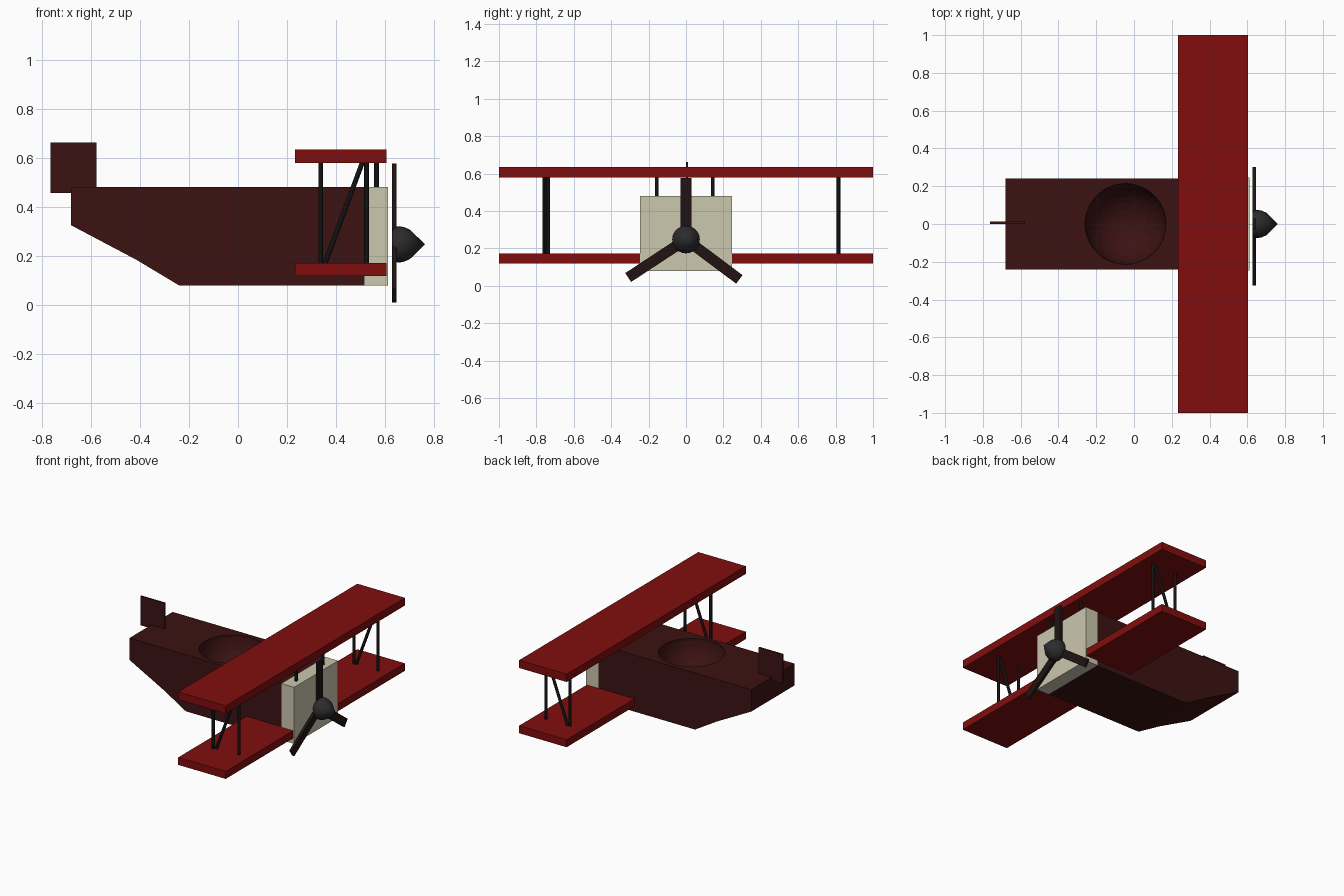
import bpy, bmesh, math
from mathutils import Vector

if "Cube" in bpy.data.objects:
    bpy.data.objects.remove(bpy.data.objects["Cube"])


def material(name, rgb):
    m = bpy.data.materials.new(name)
    m.diffuse_color = (*rgb, 1)
    m.use_nodes = True
    m.node_tree.nodes["Principled BSDF"].inputs["Base Color"].default_value = m.diffuse_color
    return m


RED = material("wing_red", (0.22, 0.004, 0.004))
DARK = material("body_dark_red", (0.045, 0.006, 0.006))
CREAM = material("cream", (0.6, 0.57, 0.43))
BLACK = material("black", (0.006, 0.006, 0.006))
BROWN = material("propeller_brown", (0.015, 0.007, 0.006))
GREY = material("spinner_grey", (0.025, 0.025, 0.027))


def add(name, bm, mat):
    bmesh.ops.recalc_face_normals(bm, faces=bm.faces)
    me = bpy.data.meshes.new(name)
    bm.to_mesh(me)
    bm.free()
    me.materials.append(mat)
    ob = bpy.data.objects.new(name, me)
    bpy.context.collection.objects.link(ob)
    return ob


def smooth(ob, degrees=35):
    bpy.ops.object.select_all(action='DESELECT')
    ob.select_set(True)
    bpy.context.view_layer.objects.active = ob
    bpy.ops.object.shade_smooth_by_angle(angle=math.radians(degrees))


def box(name, lo, hi, mat):
    lo, hi = Vector(lo), Vector(hi)
    bm = bmesh.new()
    bmesh.ops.create_cube(bm, size=1)
    bmesh.ops.scale(bm, vec=hi - lo, verts=bm.verts)
    bmesh.ops.translate(bm, vec=(lo + hi) / 2, verts=bm.verts)
    return add(name, bm, mat)


def rod(name, a, b, mat, radius=0.01):
    a, b = Vector(a), Vector(b)
    bm = bmesh.new()
    bmesh.ops.create_cone(bm, cap_ends=True, segments=12, radius1=radius,
                          radius2=radius, depth=(b - a).length)
    ob = add(name, bm, mat)
    ob.location = (a + b) / 2
    ob.rotation_mode = 'QUATERNION'
    ob.rotation_quaternion = (b - a).to_track_quat('Z', 'Y')
    smooth(ob)
    return ob


# Fuselage: side profile extruded across the width
profile = [(-0.68, 0.48), (-0.68, 0.325), (-0.41, 0.182), (-0.24, 0.08),
           (0.515, 0.08), (0.515, 0.48)]
bm = bmesh.new()
face = bm.faces.new([bm.verts.new((x, -0.24, z)) for x, z in profile])
ext = bmesh.ops.extrude_face_region(bm, geom=[face])
bmesh.ops.translate(bm, vec=(0, 0.482, 0),
                    verts=[v for v in ext["geom"] if isinstance(v, bmesh.types.BMVert)])
body = add("fuselage", bm, DARK)

# Round cockpit bowl cut into the top
bm = bmesh.new()
bmesh.ops.create_uvsphere(bm, u_segments=32, v_segments=17, radius=0.215)
cutter = add("cockpit_cutter", bm, DARK)
cutter.location = (-0.045, 0, 0.48)
cutter.hide_render = True
cutter.hide_set(True)
cut = body.modifiers.new("cockpit", 'BOOLEAN')
cut.operation = 'DIFFERENCE'
cut.object = cutter

# Engine cowl, tail fin and wings
box("engine_cowl", (0.513, -0.247, 0.08), (0.612, 0.245, 0.48), CREAM)
box("tail_fin", (-0.763, 0.001, 0.456), (-0.576, 0.012, 0.662), DARK)
box("upper_wing", (0.233, -1, 0.579), (0.604, 1, 0.634), RED)
box("lower_wing", (0.233, -1, 0.118), (0.604, 1, 0.171), RED)

# Wing struts: two uprights and a diagonal each side
for side, y_rear, y_front in (("right", -0.757, -0.737), ("left", 0.815, 0.815)):
    y_mid = (y_rear + y_front) / 2
    rod(f"{side}_rear_strut", (0.337, y_rear, 0.16), (0.337, y_rear, 0.59), BLACK)
    rod(f"{side}_front_strut", (0.524, y_front, 0.16), (0.524, y_front, 0.59), BLACK)
    rod(f"{side}_diagonal_strut", (0.351, y_mid, 0.16), (0.51, y_mid, 0.59), BLACK)

# Short struts between the cowl and the upper wing
for side, y in (("right", -0.157), ("left", 0.143)):
    rod(f"{side}_centre_strut", (0.565, y, 0.47), (0.565, y, 0.59), BLACK)

# Propeller blades
hub = Vector((0.637, 0, 0.247))
tips = [(0, 0.33), (-0.309, -0.203), (0.285, -0.213)]
for i, (y, dz) in enumerate(tips):
    length = math.hypot(y, dz)
    bm = bmesh.new()
    bmesh.ops.create_cube(bm, size=1)
    bmesh.ops.scale(bm, vec=(0.018, 0.057, length), verts=bm.verts)
    bmesh.ops.translate(bm, vec=(0, 0, length / 2), verts=bm.verts)
    blade = add(f"propeller_blade_{i + 1}", bm, BROWN)
    blade.location = hub
    blade.rotation_euler.x = math.atan2(-y, dz)

# Pointed spinner turned around the propeller axis
rings = [(0.628, 0), (0.628, 0.062), (0.64, 0.072), (0.658, 0.074), (0.678, 0.07),
         (0.7, 0.06), (0.715, 0.046), (0.762, 0)]
bm = bmesh.new()
verts = [bm.verts.new((x, 0, hub.z + r)) for x, r in rings]
edges = [bm.edges.new(pair) for pair in zip(verts, verts[1:])]
bmesh.ops.spin(bm, geom=verts + edges, cent=(0, 0, hub.z), axis=(1, 0, 0),
               angle=math.tau, steps=24)
bmesh.ops.remove_doubles(bm, verts=bm.verts, dist=0.0005)
smooth(add("spinner", bm, GREY))
